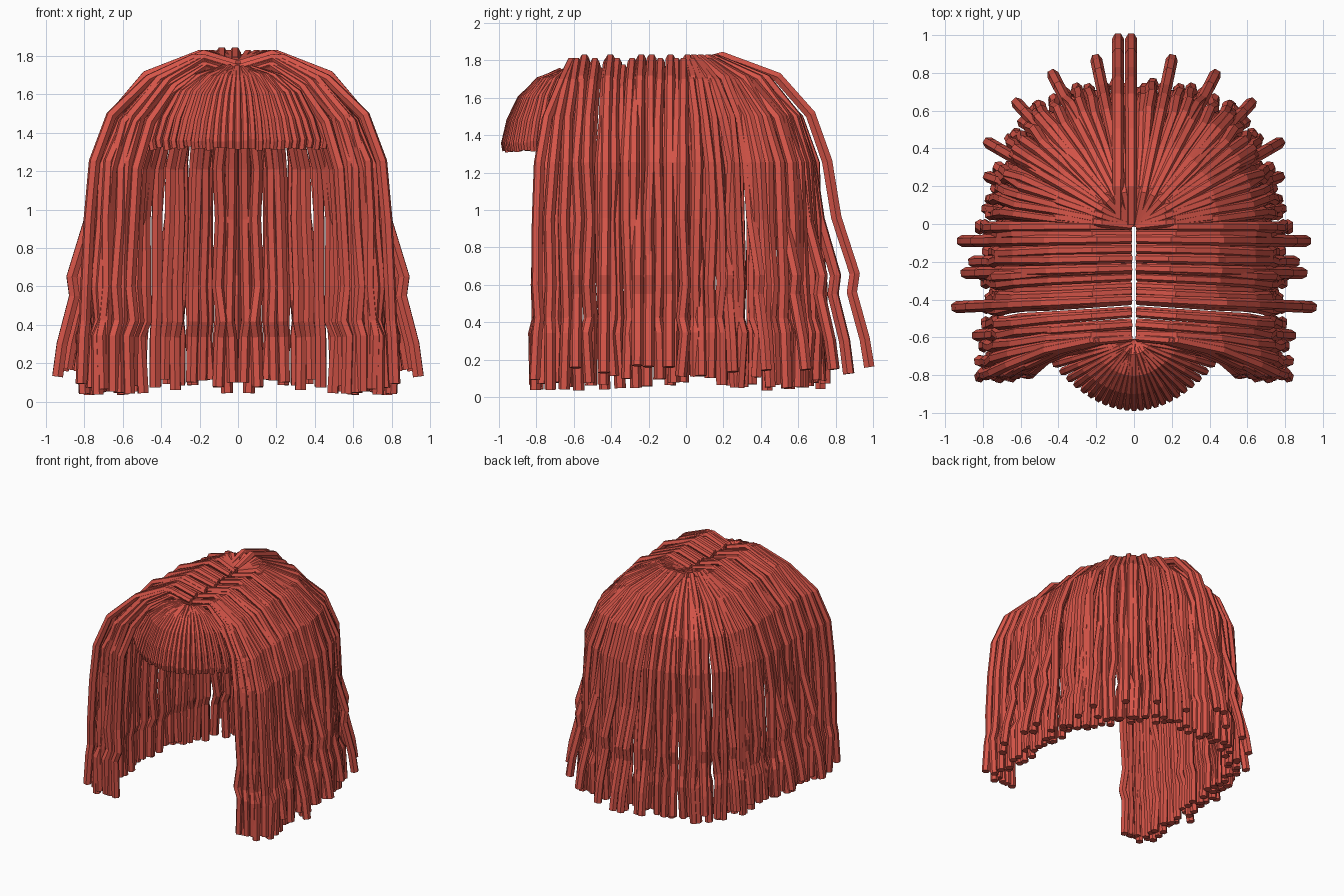
import bpy, random
from mathutils import Vector

if "Cube" in bpy.data.objects:
    bpy.data.objects.remove(bpy.data.objects["Cube"])

random.seed(4)
red = bpy.data.materials.new("red_hair")
red.diffuse_color = (0.67, 0.09, 0.065, 1)
red.use_nodes = True
red.node_tree.nodes["Principled BSDF"].inputs["Base Color"].default_value = red.diffuse_color


def make_strands(name, paths, radius, root_taper):
    """Six-sided flat-faced tubes along point paths, thinner at the root."""
    cu = bpy.data.curves.new(name, 'CURVE')
    cu.dimensions = '3D'
    cu.bevel_depth = radius
    cu.bevel_resolution = 1
    cu.use_fill_caps = True
    for pts in paths:
        sp = cu.splines.new('POLY')
        sp.points.add(len(pts) - 1)
        sp.use_smooth = False
        for i, p in enumerate(pts):
            sp.points[i].co = (*p, 1)
            sp.points[i].radius = min(1, root_taper + i * (1 - root_taper) / 4)
    ob = bpy.data.objects.new(name, cu)
    bpy.context.collection.objects.link(ob)
    cu.materials.append(red)
    bpy.ops.object.select_all(action='DESELECT')
    ob.select_set(True)
    bpy.context.view_layer.objects.active = ob
    bpy.ops.object.convert(target='MESH')
    for p in bpy.context.object.data.polygons:
        p.use_smooth = False


def along(poly, t):
    """Point at fraction t of a polyline's length."""
    pts = [Vector(p) for p in poly]
    lens = [(b - a).length for a, b in zip(pts, pts[1:])]
    d = t * sum(lens)
    for a, b, l in zip(pts, pts[1:], lens):
        if d <= l:
            return a.lerp(b, d / l)
        d -= l
    return pts[-1]


def strand(end, profile, drop=0.0, wobble=0.0, cut=0.0):
    """Path from the parting to an end point; profile = (outward fraction, z)."""
    ex, ey = end
    ry = max(-0.6, min(-0.01, ey * 0.9))
    pts = []
    for i, (f, z) in enumerate(profile):
        g = f * f if ey < -0.6 else f
        w = wobble if i > 2 else 0
        pts.append(Vector((0.015 + (ex - 0.015) * f + random.uniform(-w, w),
                           ry + (ey - ry) * g + random.uniform(-w, w),
                           z - drop * (1 if i < 5 else 0))))
    pts[-1].z += cut
    return pts


def mirrored(paths):
    return paths + [[Vector((-p.x, p.y, p.z)) for p in path] for path in paths]


# Outer flared locks
flare = [(0, 1.76), (0.2, 1.81), (0.5, 1.70), (0.68, 1.5), (0.77, 1.25),
         (0.82, 0.95), (0.92, 0.65), (0.905, 0.55), (0.975, 0.3), (1, 0.15)]
outer_ends = [(0.2, 0.87), (0.43, 0.79), (0.62, 0.64), (0.77, 0.43), (0.77, 0.25),
              (0.78, 0.08), (0.91, -0.09), (0.85, -0.2), (0.89, -0.26),
              (0.94, -0.44), (0.83, -0.59)]
make_strands("outer_locks", mirrored([strand(e, flare, cut=random.uniform(-0.04, 0.02))
                                      for e in outer_ends]), 0.032, 0.75)

# Pair of long locks down the middle of the back
pair = [[(x, y * 0.98, z + 0.01) for y, z in flare] for x in (-0.085, -0.015)]
make_strands("back_centre_locks", pair, 0.032, 0.9)

# Full layers of straight hair round the back and sides
fall = [(0, 1.74), (0.28, 1.79), (0.58, 1.68), (0.83, 1.49), (0.95, 1.25),
        (0.98, 0.95), (1, 0.6), (1.0, 0.42), (1.03, 0.34), (1.03, 0.08)]
ring = [(0.04, 0.71), (0.3, 0.68), (0.55, 0.56), (0.7, 0.32), (0.76, 0.0),
        (0.76, -0.6), (0.77, -0.8), (0.6, -0.78)]
for name, n, scale, drop in (("top_layer", 34, 1.0, 0.0), ("under_layer", 30, 0.93, 0.035)):
    paths = []
    for i in range(n):
        e = along(ring, min(1, max(0, (i + random.uniform(-0.25, 0.25)) / (n - 1))))
        s = scale * random.uniform(0.97, 1.03)
        end = (e.x * s, e.y * (s if e.y > -0.6 else 1))
        paths.append(strand(end, fall, drop, 0.012, random.uniform(-0.05, 0.04)))
    make_strands(name, mirrored(paths), 0.031, 0.75)

# Short fringe fanning over the forehead
fringe = [(0, 1.70), (0.2, 1.735), (0.5, 1.69), (0.76, 1.6), (0.92, 1.47),
          (1, 1.36), (0.98, 1.32)]
paths = []
for i in range(25):
    x = -0.45 + 0.9 * i / 24
    y = -0.97 + 1.35 * x * x
    paths.append([Vector((x * f, -0.62 + (y + 0.62) * f, z + random.uniform(-0.01, 0.01)))
                  for f, z in fringe])
make_strands("fringe", paths, 0.022, 0.6)
